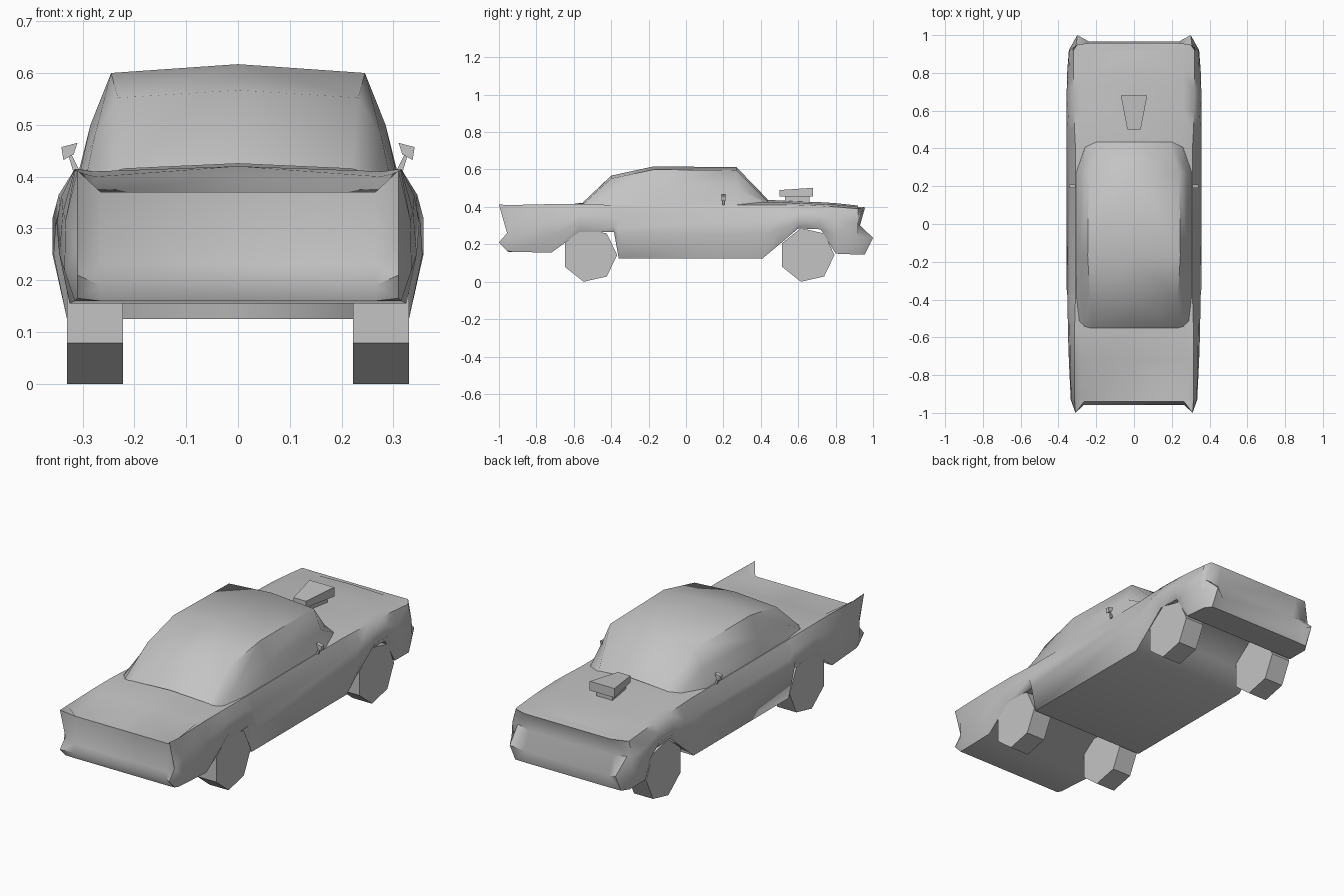
import bpy, bmesh, math

cube = bpy.data.objects.get("Cube")
if cube:
    bpy.data.objects.remove(cube)

GREY = (0.55, 0.55, 0.55, 1)
paint = bpy.data.materials.new("plain_grey")
paint.use_nodes = True
paint.diffuse_color = GREY
paint.node_tree.nodes["Principled BSDF"].inputs["Base Color"].default_value = GREY


def finish(name, bm, smooth=None):
    """Turn a bmesh into a named, painted object."""
    bmesh.ops.remove_doubles(bm, verts=bm.verts, dist=0.0005)
    bmesh.ops.recalc_face_normals(bm, faces=bm.faces)
    mesh = bpy.data.meshes.new(name)
    bm.to_mesh(mesh)
    bm.free()
    mesh.materials.append(paint)
    obj = bpy.data.objects.new(name, mesh)
    bpy.context.collection.objects.link(obj)
    if smooth:
        bpy.ops.object.select_all(action="DESELECT")
        obj.select_set(True)
        bpy.context.view_layer.objects.active = obj
        bpy.ops.object.shade_smooth_by_angle(angle=math.radians(smooth))
    return obj


def mirrored(points):
    return [(-x, y, z) for x, y, z in points]


def face(bm, points):
    bm.faces.new([bm.verts.new(p) for p in points])


def strip(bm, a, b):
    """Quads between two matching rows of points."""
    for i in range(len(a) - 1):
        face(bm, (a[i], a[i + 1], b[i + 1], b[i]))


def both_strips(bm, a, b):
    strip(bm, a, b)
    strip(bm, mirrored(a), mirrored(b))


# Body stations: y, sill x z, bulge x z, shoulder or fin x z, deck edge x z, deck centre z
STATIONS = [
    (-.93, .315, .16, .335, .22, .315, .41, .285, .37, .37),
    (-.72, .325, .155, .345, .25, .315, .415, .275, .4, .4),
    (-.57, .33, .265, .35, .31, .315, .415, .28, .41, .42),
    (-.385, .33, .265, .352, .31, .31, .41, .27, .41, .42),
    (-.36, .33, .125, .356, .25, .31, .41, .27, .41, .42),
    (.41, .33, .125, .358, .25, .31, .41, .26, .425, .437),
    (.5, .33, .2, .358, .28, .315, .41, .26, .425, .435),
    (.6, .33, .285, .358, .32, .318, .41, .26, .42, .43),
    (.72, .33, .28, .356, .32, .32, .405, .26, .415, .425),
    (.8, .33, .15, .354, .26, .32, .4, .26, .412, .42),
    (.92, .325, .145, .345, .24, .32, .39, .26, .4, .407),
]


def section(s):
    y, xb, zb, xm, zm, xf, zf, xi, zi, zc = s
    crease = ((xm + xf) / 2 + .008, y, (zm + zf) / 2)
    return [(0, y, zb), (xb, y, zb), (xm, y, zm), crease,
            (xf, y, zf), (xi, y, zi), (0, y, zc)]


def end_cap(bm, sec, middle, inner):
    """Close one end through a lamp column and an inner panel column."""
    both_strips(bm, sec[1:5], middle)
    both_strips(bm, middle, inner)
    strip(bm, inner, mirrored(inner))
    for flip in (list, mirrored):
        face(bm, flip([sec[4], sec[5], inner[3], middle[3]]))
    bottom = [sec[1], middle[0], inner[0]]
    face(bm, [sec[0]] + bottom + mirrored(bottom)[::-1])
    top = [sec[5], inner[3]]
    face(bm, [sec[6]] + top + mirrored(top)[::-1])


body = bmesh.new()
sections = [section(s) for s in STATIONS]
for a, b in zip(sections, sections[1:]):
    both_strips(body, a, b)
# Finned tail
end_cap(body, sections[0],
        [(.31, -.957, .165), (.31, -1, .21), (.31, -.957, .26), (.31, -1, .412)],
        [(.265, -.95, .16), (.265, -.957, .19), (.265, -.95, .23), (.265, -.94, .37)])
# Nose with pointed bumper ends
end_cap(body, sections[-1],
        [(.3, .955, .145), (.3, 1, .235), (.31, .92, .31), (.3, .95, .4)],
        [(.24, .957, .145), (.24, .967, .21), (.24, .93, .3), (.24, .957, .395)])
finish("car_body", body, 50)

# Cabin: y, base x z, roof edge x z, roof centre z
CABIN = [
    (-.55, .295, .39, .22, .415, .425),
    (-.4, .307, .4, .232, .552, .567),
    (-.17, .31, .4, .245, .6, .617),
    (.27, .31, .4, .24, .595, .612),
    (.435, .3, .39, .19, .43, .442),
]
cabin = bmesh.new()
rows = []
for y, xb, zb, xr, zr, zc in CABIN:
    rows.append([(xb, y, zb), (xr * .45 + xb * .55 + .004, y, (zb + zr) / 2),
                 (xr, y, zr), (0, y, zc)])
for a, b in zip(rows, rows[1:]):
    both_strips(cabin, a, b)
finish("cabin", cabin, 50)


def tapered_block(name, back, front):
    """Block along y; each end is y, half width, low z, high z."""
    bm = bmesh.new()
    loops = [[(w, y, lo), (w, y, hi), (-w, y, hi), (-w, y, lo)]
             for y, w, lo, hi in (back, front)]
    strip(bm, loops[0] + loops[0][:1], loops[1] + loops[1][:1])
    for loop in loops:
        face(bm, loop)
    return finish(name, bm)


# Hood scoop on a narrower neck
tapered_block("hood_scoop", (.5, .035, .455, .49), (.68, .07, .455, .502))
tapered_block("scoop_neck", (.53, .03, .41, .46), (.66, .045, .41, .46))


def prism(name, outline, depth):
    """Extrude an outline by a depth vector."""
    bm = bmesh.new()
    far = [tuple(c + d for c, d in zip(p, depth)) for p in outline]
    strip(bm, outline + outline[:1], far + far[:1])
    face(bm, outline)
    face(bm, far)
    return finish(name, bm)


for side, label in ((1, "left"), (-1, "right")):
    # Door mirrors with thin stalks
    head = [(.31, .465), (.341, .457), (.337, .432), (.317, .443)]
    stalk = [(.322, .444), (.327, .44), (.318, .41), (.305, .41)]
    prism(label + "_mirror", [(side * x, .19, z) for x, z in head], (0, .02, 0))
    prism(label + "_mirror_stalk", [(side * x, .195, z) for x, z in stalk], (0, .01, 0))
    # Seven-sided wheels
    for y, end in ((.647, "front"), (-.515, "rear")):
        ring = [(side * .222, y + .147 * math.cos(a), .143 + .147 * math.sin(a))
                for a in (math.tau * k / 7 for k in range(7))]
        prism(f"{end}_{label}_wheel", ring, (side * .108, 0, 0))
